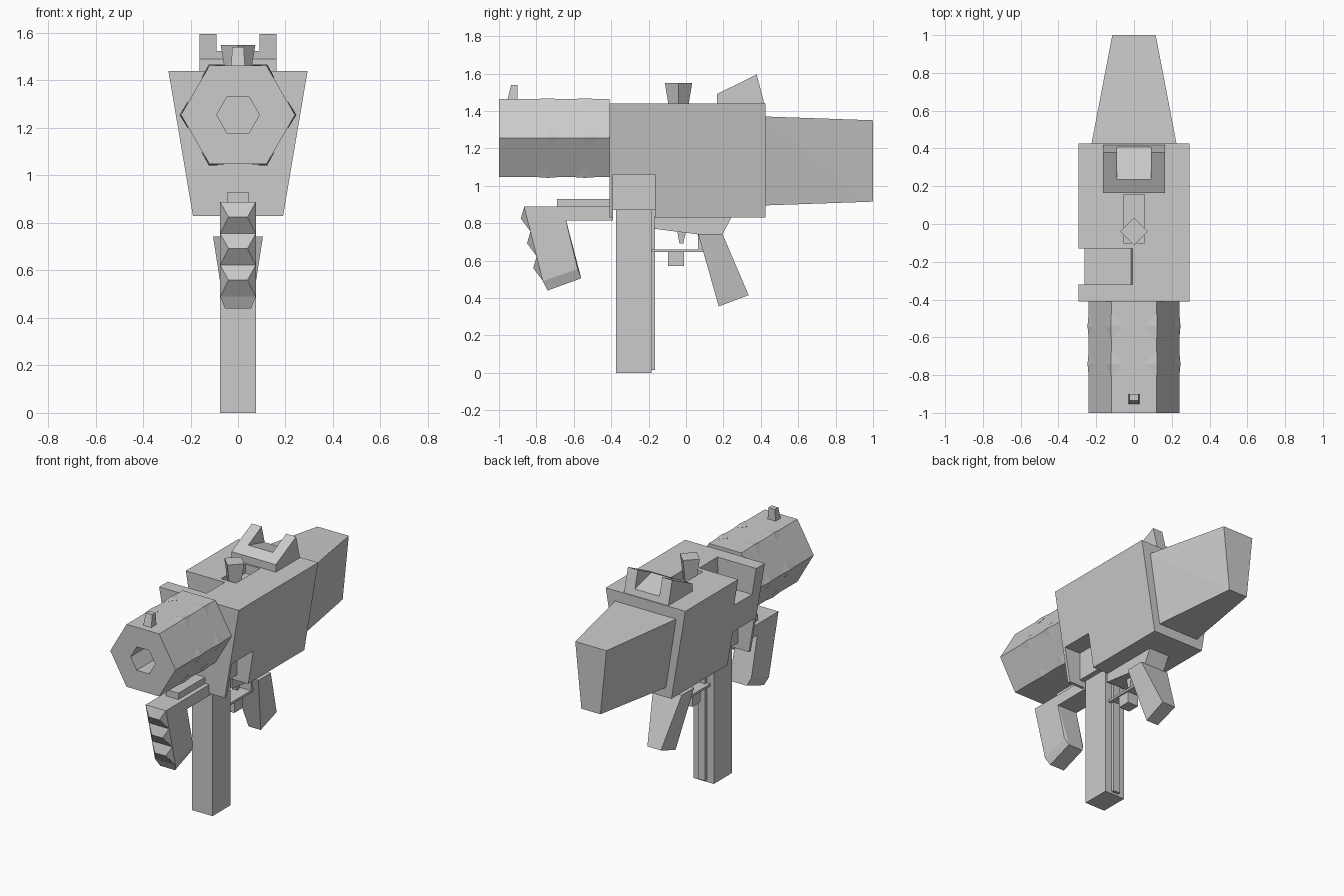
import bpy, bmesh, math
from mathutils import Vector

if "Cube" in bpy.data.objects:
    bpy.data.objects.remove(bpy.data.objects["Cube"], do_unlink=True)

grey = bpy.data.materials.new("plain_grey")
grey.use_nodes = True
COLOUR = (0.6, 0.6, 0.6, 1)
grey.diffuse_color = COLOUR
grey.node_tree.nodes["Principled BSDF"].inputs["Base Color"].default_value = COLOUR


def hull(name, points):
    """Convex solid around the given points."""
    bm = bmesh.new()
    for p in points:
        bm.verts.new(p)
    bmesh.ops.convex_hull(bm, input=bm.verts)
    bmesh.ops.dissolve_limit(bm, angle_limit=0.01, verts=bm.verts, edges=bm.edges)
    bmesh.ops.recalc_face_normals(bm, faces=bm.faces)
    mesh = bpy.data.meshes.new(name)
    bm.to_mesh(mesh)
    bm.free()
    mesh.materials.append(grey)
    obj = bpy.data.objects.new(name, mesh)
    bpy.context.collection.objects.link(obj)
    return obj


def box(name, xs, ys, zs):
    return hull(name, [(x, y, z) for x in xs for y in ys for z in zs])


def slab(name, profile):
    """Symmetric solid from side points (y, z, half width)."""
    return hull(name, [(s * w, y, z) for y, z, w in profile for s in (-1, 1)])


def cut(target, cutter):
    cutter.hide_render = True
    mod = target.modifiers.new("cut", 'BOOLEAN')
    mod.operation, mod.solver, mod.object = 'DIFFERENCE', 'EXACT', cutter
    bpy.context.view_layer.objects.active = target
    with bpy.context.temp_override(object=target, active_object=target):
        bpy.ops.object.modifier_apply(modifier=mod.name)
    bpy.data.objects.remove(cutter, do_unlink=True)


def hexagon(radius, y, z=1.255):
    return [Vector((radius * math.cos(i * math.pi / 3), y,
                    z + radius * math.sin(i * math.pi / 3))) for i in range(6)]


# Receiver with side port, top slot and magazine recesses
body = slab("receiver", [(y, z, w) for y in (-0.41, 0.425)
                         for z, w in ((0.83, 0.19), (1.44, 0.293))])
cut(body, hull("port_cutter", [(x, y, z) for y in (-0.32, -0.13)
                               for x, z in ((-0.4, 1.26), (-0.015, 1.26), (-0.4, 1.6), (0, 1.6))]))
cut(body, box("slot_cutter", (-0.055, 0.055), (-0.1, 0.155), (1.38, 1.6)))
for side in (-1, 1):
    cut(body, box("well_cutter", (side * 0.11, side * 0.4), (-0.39, -0.165), (0.7, 1.06)))
cut(body, box("well_floor_cutter", (-0.2, 0.2), (-0.39, -0.165), (0.7, 0.87)))

# Tapered stock
slab("stock", [(0.425, 1.37, 0.225), (0.425, 0.895, 0.15),
               (1, 1.35, 0.115), (1, 0.915, 0.07)])

# Hexagonal barrel with bore
barrel = hull("barrel", hexagon(0.24, -1) + hexagon(0.24, -0.41))
cut(barrel, hull("bore_cutter", hexagon(0.09, -1.1) + hexagon(0.09, -0.7)))

# Shallow diamond studs on the barrel corners
centre = Vector((0, 0, 1.255))
corners = hexagon(0.24, 0)
for i, c in enumerate(corners):
    out = (c - centre).normalized()
    for y in (-0.74, -0.54):
        shift = Vector((0, y, 0))
        points = [c + shift + Vector((0, d, 0)) for d in (-0.07, 0.07)]
        points.append(c + shift + out * 0.006)
        for n in (corners[i - 1], corners[(i + 1) % 6]):
            points.append(c.lerp(n, 0.27) + shift + out * 0.004)
        hull("barrel_stud", points)

# Sights and charging knob
slab("front_sight", [(-0.957, 1.45, 0.03), (-0.9, 1.45, 0.03),
                     (-0.935, 1.54, 0.024), (-0.9, 1.54, 0.024)])
sight = slab("rear_sight", [(y, z, 0.163) for y, z in
                            ((0.165, 1.435), (0.165, 1.49), (0.378, 1.595), (0.42, 1.435))])
cut(sight, slab("sight_cutter", [(y, z, 0.09) for y, z in
                                 ((0.1, 1.59), (0.1, 1.46), (0.235, 1.525),
                                  (0.5, 1.455), (0.5, 1.7), (0.1, 1.7))][2:] +
                                [(0.1, 1.561, 0.09), (0.1, 1.7, 0.09)]))
knob = []
for z, r in ((1.38, 0.045), (1.55, 0.073)):
    knob += [(r, -0.04, z), (-r, -0.04, z), (0, -0.04 + r, z), (0, -0.04 - r, z)]
hull("charging_knob", knob)

# Magazine with rear spine
box("magazine", (-0.075, 0.075), (-0.375, -0.185), (0, 0.95))
box("magazine_spine", (-0.025, 0.025), (-0.19, -0.165), (0.015, 0.9))

# Rear grip, neck and trigger guard
slab("grip_neck", [(-0.17, 0.835, 0.075), (-0.17, 0.77, 0.075), (0.06, 0.77, 0.075),
                   (0.065, 0.74, 0.075), (0.195, 0.74, 0.075), (0.245, 0.835, 0.075)])
slab("rear_grip", [(0.065, 0.743, 0.105), (0.195, 0.743, 0.105),
                   (0.335, 0.415, 0.05), (0.175, 0.355, 0.045)])
box("guard_bar", (-0.05, 0.05), (-0.185, 0.09), (0.645, 0.66))
box("guard_rear", (-0.05, 0.05), (0.065, 0.085), (0.645, 0.78))
box("guard_block", (-0.04, 0.04), (-0.095, -0.01), (0.57, 0.65))
slab("trigger", [(-0.05, 0.775, 0.025), (0.005, 0.775, 0.025),
                 (-0.035, 0.69, 0.018), (-0.015, 0.69, 0.018)])

# Folded foregrip with arm, top rib and finger ridges
box("foregrip_arm", (-0.075, 0.075), (-0.8, -0.39), (0.815, 0.888))
box("foregrip_rib", (-0.045, 0.045), (-0.69, -0.4), (0.88, 0.93))
slab("foregrip", [(-0.865, 0.888, 0.075), (-0.66, 0.888, 0.075), (-0.675, 0.815, 0.075),
                  (-0.765, 0.49, 0.075), (-0.58, 0.555, 0.075),
                  (-0.74, 0.44, 0.055), (-0.56, 0.505, 0.055)])
top, bottom = Vector((-0.865, 0.888)), Vector((-0.765, 0.49))
for i in range(3):
    a, b = top.lerp(bottom, i / 3), top.lerp(bottom, (i + 1) / 3)
    ridge = (a + b) / 2 + Vector((-0.035, 0.003))
    inner = (a + b) / 2 + Vector((0.02, 0))
    slab("finger_ridge", [(*a, 0.075), (*b, 0.075), (*ridge, 0.04), (*inner, 0.07)])
